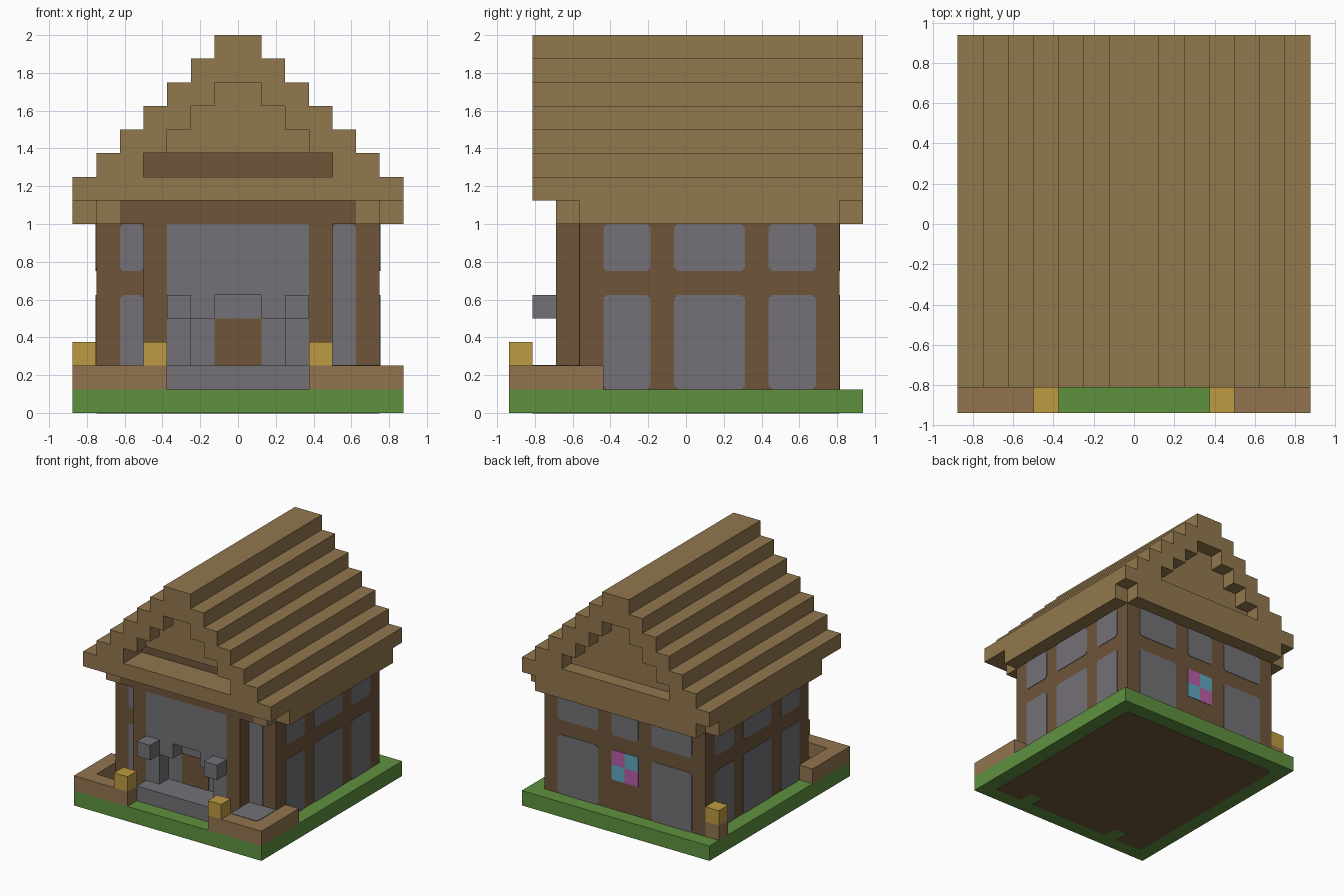
import bpy, bmesh

U = 0.125
cube = bpy.data.objects.get("Cube")
if cube:
    bpy.data.objects.remove(cube, do_unlink=True)


def material(name, hexcode):
    srgb = [int(hexcode[i:i + 2], 16) / 255 for i in (0, 2, 4)]
    rgba = [c / 12.92 if c <= 0.04045 else ((c + 0.055) / 1.055) ** 2.4 for c in srgb] + [1]
    m = bpy.data.materials.new(name)
    m.use_nodes = True
    m.diffuse_color = rgba
    m.node_tree.nodes["Principled BSDF"].inputs["Base Color"].default_value = rgba
    return m


THATCH = material("roof_tan", "92784E")
WOOD = material("timber_brown", "6E553A")
STONE = material("stone_grey", "737176")
GOLD = material("lantern_gold", "BD9B42")
GRASS = material("grass_green", "5F913F")
BRICK = material("planter_brown", "92744F")
PINK = material("window_pink", "B95FA8")
CYAN = material("window_cyan", "5FA8C0")


def finish(name, bm, mat):
    bmesh.ops.recalc_face_normals(bm, faces=bm.faces)
    mesh = bpy.data.meshes.new(name)
    bm.to_mesh(mesh)
    bm.free()
    mesh.materials.append(mat)
    obj = bpy.data.objects.new(name, mesh)
    bpy.context.collection.objects.link(obj)
    return obj


def box(name, mat, x, y, z):
    """Box between (min, max) pairs on each axis."""
    bm = bmesh.new()
    bmesh.ops.create_cube(bm, size=1)
    for v in bm.verts:
        v.co = [a + (b - a) * (c + 0.5) for (a, b), c in zip((x, y, z), v.co)]
    return finish(name, bm, mat)


def pair(name, mat, x, y, z):
    """The same box on both sides of the house."""
    box(name + "_left", mat, x, y, z)
    box(name + "_right", mat, (-x[1], -x[0]), y, z)


def panel(name, mat, axis, at, u, v, out, cut=0.02):
    """Thin plate with clipped corners, lying on the plane axis = at."""
    (a, b), (c, d) = u, v
    ring = [(a + cut, c), (b - cut, c), (b, c + cut), (b, d - cut),
            (b - cut, d), (a + cut, d), (a, d - cut), (a, c + cut)] if cut else \
        [(a, c), (b, c), (b, d), (a, d)]
    bm = bmesh.new()

    def place(p, w):
        co = list(p)
        co.insert(axis, w)
        return bm.verts.new(co)
    low = [place(p, at) for p in ring]
    high = [place(p, at + out * 0.004) for p in ring]
    bm.faces.new(high)
    for i in range(len(ring)):
        j = (i + 1) % len(ring)
        bm.faces.new((low[i], low[j], high[j], high[i]))
    bm.faces.new(low[::-1])
    return finish(name, bm, mat)


FRONT, BACK = -4.5 * U, 6.5 * U       # main wall planes
PORCH = FRONT - U                     # projecting front bay
EAVE = 8 * U
LOWER, UPPER = (U, 5 * U), (6 * U, EAVE)

# Ground slab with an earthy underside
box("ground", GRASS, (-7 * U, 7 * U), (-7.5 * U, 7.5 * U), (0, U))
panel("earth_underside", WOOD, 2, 0, (-6 * U, 6 * U), (-5.5 * U, BACK), -1)
for i, (a, b) in enumerate(((-6, -4), (-3, 3), (4, 6))):
    panel(f"earth_tab_{i}", WOOD, 2, 0, (a * U, b * U), (-6.5 * U, -5.5 * U), -1, 0)

# Timber walls with plaster panels
box("walls", WOOD, (-6 * U, 6 * U), (FRONT, BACK), (U, 9 * U))
for side in (-1, 1):
    for i, (a, b) in enumerate(((-3.5, -1.5), (-0.5, 2.5), (3.5, 5.5))):
        for row, z in (("lower", LOWER), ("upper", UPPER)):
            panel(f"side_panel_{row}_{i}", STONE, 0, side * 6 * U, (a * U, b * U), z, side)
for a, b in ((-5, -2), (2, 5)):
    for row, z in (("lower", LOWER), ("upper", UPPER)):
        panel("back_panel_" + row, STONE, 1, BACK, (a * U, b * U), z, 1)
panel("back_panel_middle", STONE, 1, BACK, (-U, U), UPPER, 1)

# Stained window on the back
for i in (0, 1):
    for j in (0, 1):
        panel("window_pane", PINK if i == j else CYAN, 1, BACK,
              ((i - 1) * U, i * U), ((3 + j) * U, (4 + j) * U), 1, 0)

# Narrow panels beside the front bay
panel("front_panel_lower", STONE, 1, FRONT, (-5 * U, -4 * U), LOWER, -1)
panel("front_panel_upper", STONE, 1, FRONT, (-5 * U, -4 * U), UPPER, -1)
panel("front_panel_tall", STONE, 1, FRONT, (4 * U, 5 * U), (U, EAVE), -1)

# Front bay: posts, stone face with a stepped alcove, and a door
bay = (PORCH, FRONT)
pair("bay_post", WOOD, (3 * U, 4 * U), bay, (U, EAVE))
pair("bay_pier", STONE, (2 * U, 3 * U), bay, (U, 4 * U))
pair("bay_shoulder", STONE, (U, 3 * U), bay, (4 * U, 5 * U))
box("bay_face", STONE, (-3 * U, 3 * U), bay, (5 * U, EAVE))
box("bay_beam", WOOD, (-5 * U, 5 * U), bay, (EAVE, 9 * U))
pair("beam_end", THATCH, (5 * U, 6 * U), bay, (EAVE, 9 * U))
panel("alcove_back", STONE, 1, FRONT, (-2 * U, 2 * U), (2 * U, 5 * U), -1, 0)
panel("door", WOOD, 1, FRONT - 0.004, (-U, U), (2 * U, 4 * U), -1, 0)
box("front_step", STONE, (-3 * U, 3 * U), (PORCH - U, FRONT), (U, 2 * U))
pair("stone_bracket", STONE, (2 * U, 3 * U), (PORCH - U, PORCH), (4 * U, 5 * U))

# Planters and lanterns
curb = (U, 2 * U)
pair("planter_front", BRICK, (3 * U, 7 * U), (-7.5 * U, -6.5 * U), curb)
pair("planter_side", BRICK, (6 * U, 7 * U), (-6.5 * U, -3.5 * U), curb)
box("planter_fill", BRICK, (4 * U, 6 * U), (-6.5 * U, FRONT), curb)
panel("planter_paving", STONE, 2, 2 * U, (4 * U, 6 * U), (-6.5 * U, FRONT), 1)
panel("planter_soil", WOOD, 2, U, (-6 * U, -4 * U), (-6.5 * U, FRONT), 1, 0)
pair("lantern", GOLD, (3 * U, 4 * U), (-7.5 * U, -6.5 * U), (2 * U, 3 * U))
box("back_lantern_base", BRICK, (-7 * U, -6 * U), (5.5 * U, BACK), curb)
box("back_lantern", GOLD, (-7 * U, -6 * U), (5.5 * U, BACK), (2 * U, 3 * U))

# Stepped roof with recessed gables
span = (-6.5 * U, 7.5 * U)
pair("eave", THATCH, (6 * U, 7 * U), (FRONT, BACK), (EAVE, 9 * U))
box("back_beam", THATCH, (-6 * U, 6 * U), (BACK, 7.5 * U), (EAVE, 9 * U))
box("roof_base", THATCH, (-7 * U, 7 * U), span, (9 * U, 10 * U))
for i in range(1, 7):
    z = ((9 + i) * U, (10 + i) * U)
    outer, inner = 7 - i, 5 - i
    if inner > 0:
        pair(f"roof_step_{i}", THATCH, (inner * U, outer * U), span, z)
        start = FRONT if i == 1 else PORCH
        box(f"gable_{i}", THATCH, (-inner * U, inner * U), (start, BACK), z)
    else:
        box(f"roof_step_{i}", THATCH, (-outer * U, outer * U), span, z)
panel("gable_board", WOOD, 1, FRONT, (-4 * U, 4 * U), (10 * U, 11 * U), -1, 0)
